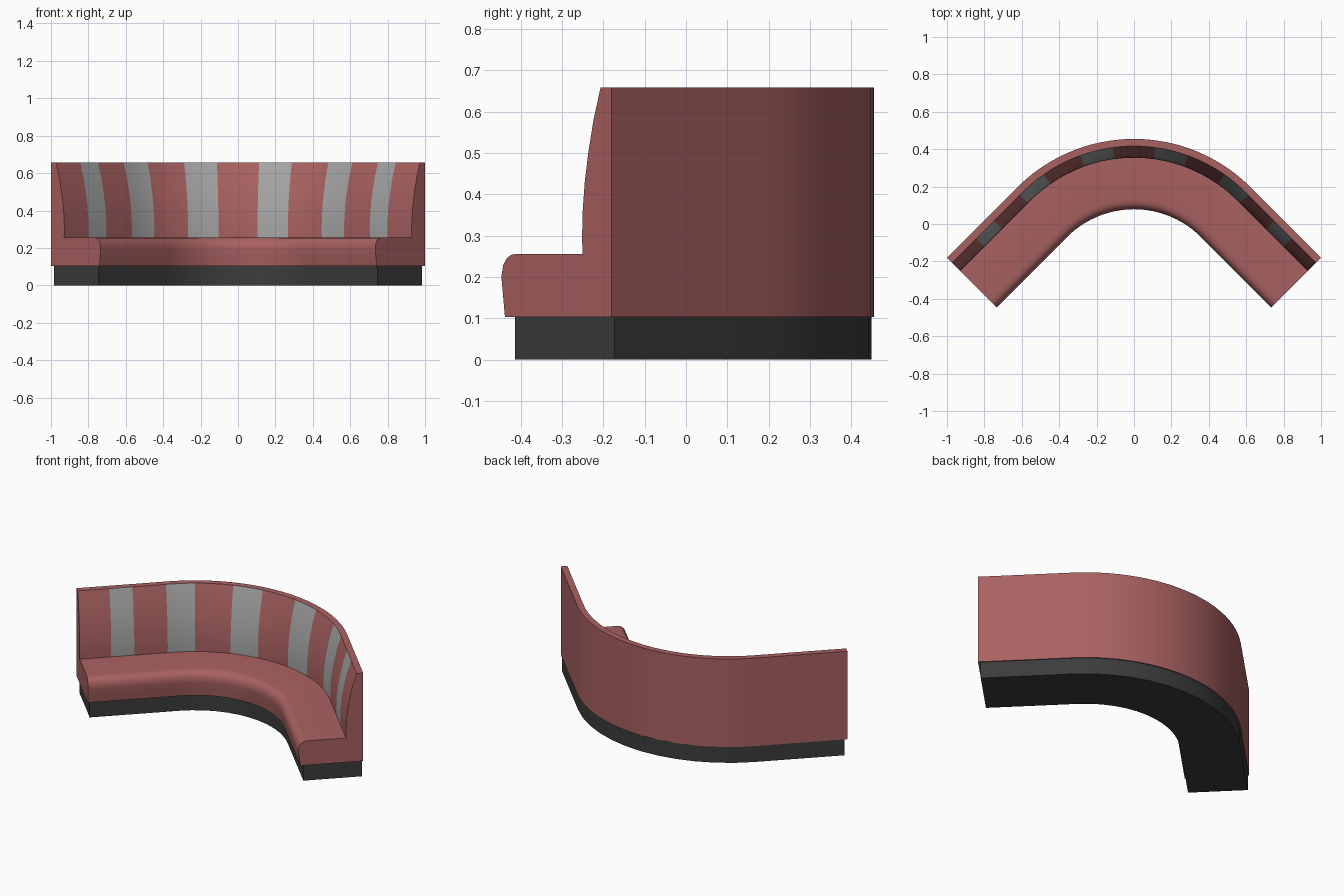
import bpy, bmesh
from math import sin, cos, radians, sqrt

if "Cube" in bpy.data.objects:
    bpy.data.objects.remove(bpy.data.objects["Cube"])

R, CY, LEG = 0.881, -0.426, 0.533   # back-edge radius, arc centre y, straight end length


def material(name, c):
    m = bpy.data.materials.new(name)
    m.diffuse_color = (*c, 1)
    m.use_nodes = True
    m.node_tree.nodes["Principled BSDF"].inputs["Base Color"].default_value = m.diffuse_color
    return m


red = material("red upholstery", (0.40, 0.12, 0.12))
grey = material("grey stripe", (0.38, 0.38, 0.38))
dark = material("dark plinth", (0.045, 0.045, 0.045))


def place(station, d, z):
    """Point at depth d from the back edge; station = (angle, distance past the bend)."""
    a, s = radians(station[0]), station[1]
    side = 1 if a >= 0 else -1
    return (sin(a) * (R - d) + side * s * cos(a),
            CY + cos(a) * (R - d) - side * s * sin(a), z)


def mirrored(half):
    return [(-a, s) for a, s in reversed(half) if a > 0] + half


def sweep(name, profile, stations, mats, pick=lambda i, j: 0):
    bm = bmesh.new()
    rings = [[bm.verts.new(place(st, d, z)) for d, z in profile] for st in stations]
    n = len(profile)
    for i in range(len(rings) - 1):
        for j in range(n):
            k = (j + 1) % n
            f = bm.faces.new((rings[i][j], rings[i][k], rings[i + 1][k], rings[i + 1][j]))
            f.material_index = pick(i, j)
    bm.faces.new(rings[0])
    bm.faces.new(rings[-1])
    bmesh.ops.recalc_face_normals(bm, faces=bm.faces)
    me = bpy.data.meshes.new(name)
    bm.to_mesh(me)
    bm.free()
    for m in mats:
        me.materials.append(m)
    ob = bpy.data.objects.new(name, me)
    bpy.context.collection.objects.link(ob)
    bpy.ops.object.select_all(action='DESELECT')
    ob.select_set(True)
    bpy.context.view_layer.objects.active = ob
    bpy.ops.object.shade_smooth_by_angle(angle=radians(30))
    return ob


# Upholstered bench: curved backrest front, rounded seat front
backrest = [(0.100, 0.256), (0.101, 0.30), (0.099, 0.36), (0.092, 0.43),
            (0.080, 0.50), (0.062, 0.58), (0.038, 0.658)]
seat = [(0.365, 0.103), (0.371, 0.15), (0.376, 0.19), (0.376, 0.207), (0.371, 0.228),
        (0.360, 0.244), (0.345, 0.253), (0.325, 0.256)]
profile = [(0, 0.103)] + seat + backrest + [(0, 0.658)]
first = 1 + len(seat)
last = first + len(backrest) - 1

angles = [0, 3.8, 7.7, 11.8, 15.9, 20, 23.75, 27.5, 31.25, 35, 38.3, 41.7, 45]
half = [(a, 0) for a in angles] + [(45, s) for s in (0.022, 0.216, 0.35, LEG)]
stations = mirrored(half)
mid = len(half) - 1
stripes = {2, 3, 4, 9, 10, 11, 12, 14}   # grey spans counted from the centre


def pick(i, j):
    span = i - mid if i >= mid else mid - 1 - i
    return 1 if first <= j < last and span in stripes else 0


sweep("bench_upholstery", profile, stations, [red, grey], pick)

# Recessed plinth
base_half = [(a * 7.5, 0) for a in range(7)] + [(45, LEG - 0.015)]
sweep("plinth", [(0.006, 0), (0.345, 0), (0.345, 0.104), (0.006, 0.104)],
      mirrored(base_half), [dark])
